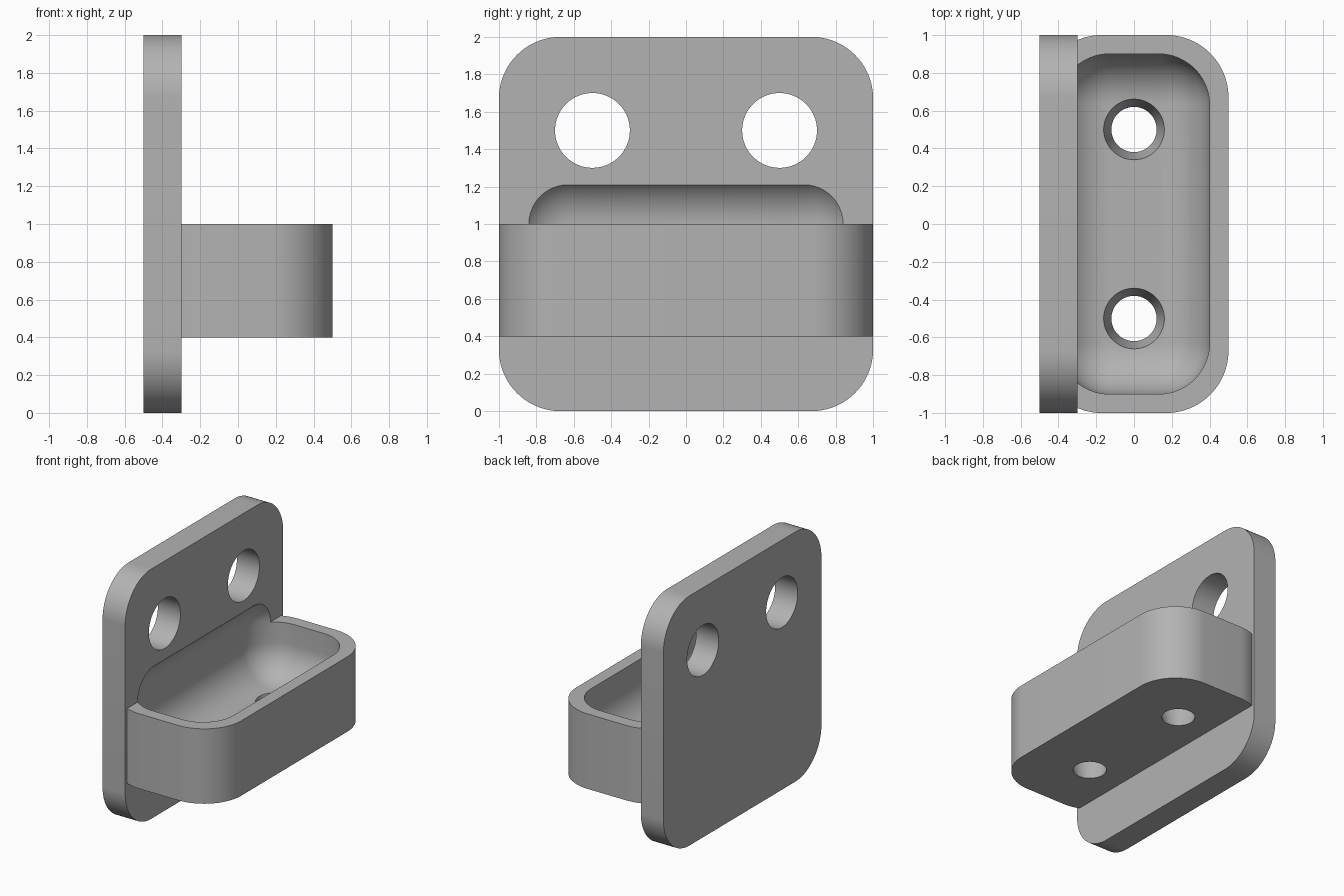
import bpy, bmesh
from math import cos, sin, pi
from mathutils import Matrix

cube = bpy.data.objects.get("Cube")
if cube:
    bpy.data.objects.remove(cube, do_unlink=True)

grey = bpy.data.materials.new("plain grey")
grey.use_nodes = True
grey.diffuse_color = (0.45, 0.45, 0.45, 1)
grey.node_tree.nodes["Principled BSDF"].inputs["Base Color"].default_value = (0.45, 0.45, 0.45, 1)


def to_object(name, bm):
    bmesh.ops.recalc_face_normals(bm, faces=bm.faces)
    mesh = bpy.data.meshes.new(name)
    bm.to_mesh(mesh)
    bm.free()
    mesh.materials.append(grey)
    obj = bpy.data.objects.new(name, mesh)
    bpy.context.collection.objects.link(obj)
    return obj


def rounded_outline(half_u, half_v, radius, steps=20):
    """Points around a rounded rectangle, anticlockwise."""
    points = []
    for corner, (su, sv) in enumerate([(1, 1), (-1, 1), (-1, -1), (1, -1)]):
        for i in range(steps + 1):
            a = (corner + i / steps) * pi / 2
            points.append((su * (half_u - radius) + radius * cos(a),
                           sv * (half_v - radius) + radius * sin(a)))
    return points


def extrude(name, points, direction):
    bm = bmesh.new()
    face = bm.faces.new([bm.verts.new(p) for p in points])
    new = bmesh.ops.extrude_face_region(bm, geom=[face])["geom"]
    bmesh.ops.translate(bm, vec=direction,
                        verts=[g for g in new if isinstance(g, bmesh.types.BMVert)])
    return to_object(name, bm)


def cone_cutter(name, r_start, r_end, depth, matrix):
    bm = bmesh.new()
    bmesh.ops.create_cone(bm, cap_ends=True, segments=64, radius1=r_start,
                          radius2=r_end, depth=depth, matrix=matrix)
    return to_object(name, bm)


# Upright mounting plate
bracket = extrude("wall_bracket",
                  [(-0.5, u, v + 1) for u, v in rounded_outline(1, 1, 0.33)], (0.2, 0, 0))

# Tray body, its rear end buried in the plate
outline = [p for p in rounded_outline(0.5, 1, 0.33) if p[0] > -0.42]
tray = extrude("tray_body", [(u, v, 0.4) for u, v in outline], (0, 0, 0.6))

# Rounded cavity that also bites into the plate
bm = bmesh.new()
bmesh.ops.create_cube(bm, size=1, matrix=Matrix.Translation((0, 0, 0.92))
                      @ Matrix.Diagonal((0.8, 1.8, 0.7, 1)))
bmesh.ops.bevel(bm, geom=bm.edges[:], offset=0.27, segments=16, profile=0.5, affect='EDGES')
cutters = [to_object("cavity_cutter", bm)]

# Screw holes in the plate and tapered drain holes in the tray floor
for y in (-0.5, 0.5):
    cutters.append(cone_cutter("screw_hole_cutter", 0.2, 0.2, 0.6,
                               Matrix.Translation((-0.4, y, 1.5)) @ Matrix.Rotation(pi / 2, 4, 'Y')))
    cutters.append(cone_cutter("drain_hole_cutter", 0.096, 0.184, 0.37,
                               Matrix.Translation((0, y, 0.485))))

# Join and cut
for helper, operation in [(tray, 'UNION')] + [(c, 'DIFFERENCE') for c in cutters]:
    helper.hide_render = True
    mod = bracket.modifiers.new(helper.name, 'BOOLEAN')
    mod.operation = operation
    mod.solver = 'EXACT'
    mod.object = helper

bpy.context.view_layer.update()
result = bpy.data.meshes.new_from_object(
    bracket.evaluated_get(bpy.context.evaluated_depsgraph_get()))
bracket.modifiers.clear()
bracket.data = result
for helper in [tray] + cutters:
    bpy.data.objects.remove(helper, do_unlink=True)

# Smooth shading with crisp edges
for o in bpy.context.selected_objects:
    o.select_set(False)
bracket.select_set(True)
bpy.context.view_layer.objects.active = bracket
bpy.ops.object.shade_smooth_by_angle(angle=pi / 6)
